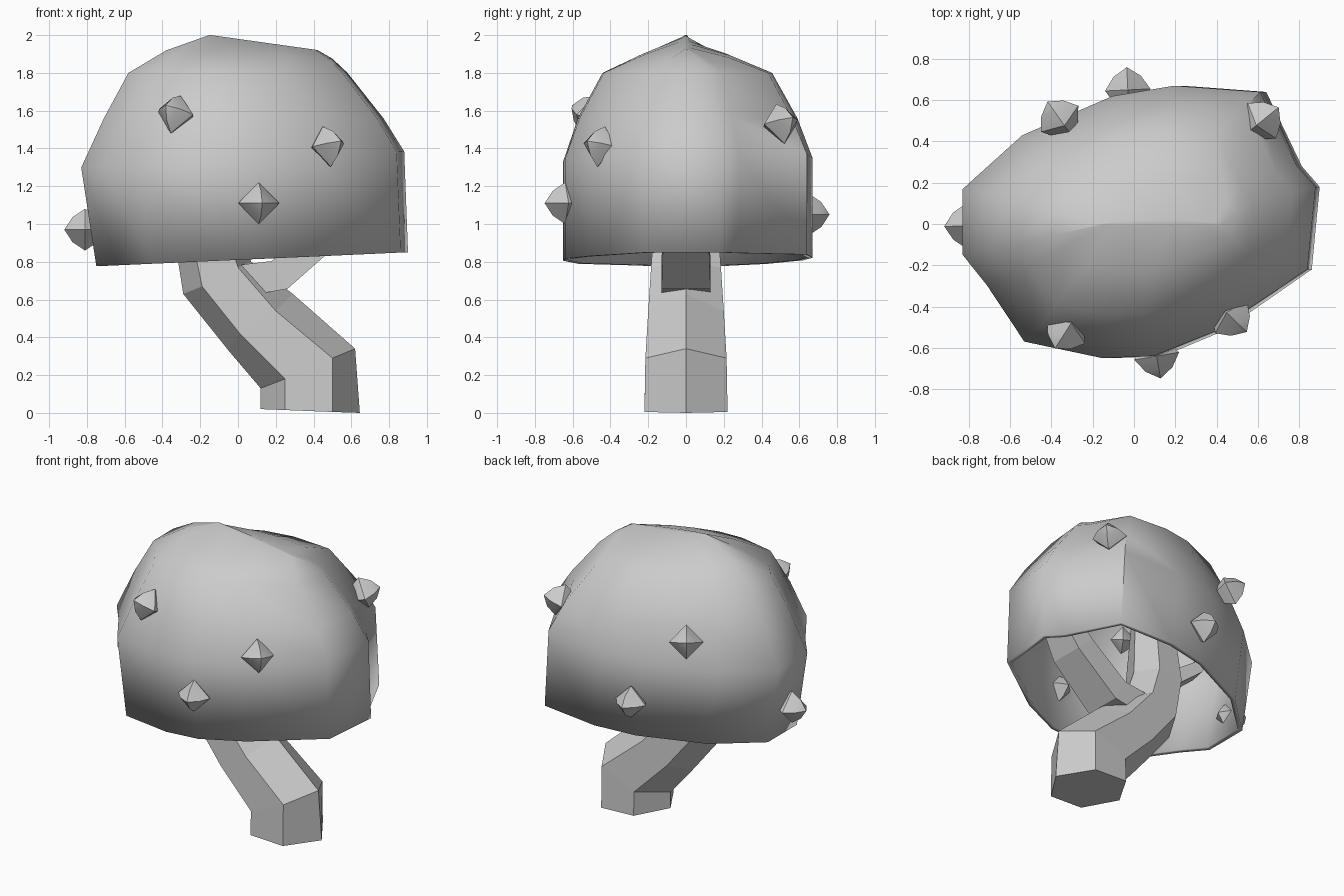
import bpy, bmesh, math
from mathutils import Vector

cube = bpy.data.objects.get("Cube")
if cube:
    bpy.data.objects.remove(cube)

clay = bpy.data.materials.new("clay grey")
clay.use_nodes = True
clay.diffuse_color = (0.6, 0.6, 0.6, 1)
clay.node_tree.nodes["Principled BSDF"].inputs["Base Color"].default_value = (0.6, 0.6, 0.6, 1)


def finish(name, bm, angle=None):
    bmesh.ops.recalc_face_normals(bm, faces=bm.faces)
    mesh = bpy.data.meshes.new(name)
    bm.to_mesh(mesh)
    bm.free()
    mesh.materials.append(clay)
    ob = bpy.data.objects.new(name, mesh)
    bpy.context.collection.objects.link(ob)
    if angle:
        bpy.ops.object.select_all(action='DESELECT')
        ob.select_set(True)
        bpy.context.view_layer.objects.active = ob
        bpy.ops.object.shade_smooth_by_angle(angle=math.radians(angle))
    return ob


def loft(name, rings, ends=(True, True), angle=None):
    bm = bmesh.new()
    loops = [[bm.verts.new(p) for p in ring] for ring in rings]
    n = len(loops[0])
    for a, b in zip(loops, loops[1:]):
        for i in range(n):
            j = (i + 1) % n
            bm.faces.new((a[i], a[j], b[j], b[i]))
    for loop, closed in zip((loops[0], loops[-1]), ends):
        if closed:
            bm.faces.new(loop)
    return finish(name, bm, angle)


# Canopy: hollow lobed dome, narrowing to a short ridge
outline = [(-.83, .17), (-.54, .43), (-.1, .62), (.2, .67), (.62, .64), (.8, .28), (.89, .18),
           (.85, -.22), (.4, -.52), (.1, -.64), (-.15, -.65), (-.53, -.57), (-.71, -.3), (-.83, -.15)]


def canopy_ring(x0, x1, sy, z, slope):
    ring = []
    for x, y in outline:
        px = x0 + (x + .83) / 1.72 * (x1 - x0)
        ring.append((px, y * sy, z + slope * px))
    return ring


canopy = loft("canopy", [
    canopy_ring(-.75, .9, 1, .81, .045),
    canopy_ring(-.83, .88, 1, 1.34, .05),
    canopy_ring(-.71, .77, .88, 1.56, 0),
    canopy_ring(-.58, .58, .68, 1.8, 0),
    canopy_ring(-.38, .5, .35, 1.9, -.05),
    canopy_ring(-.15, .42, .03, 1.98, -.14)], (False, True), 50)
shell = canopy.modifiers.new("thickness", 'SOLIDIFY')
shell.thickness = .03
shell.offset = -1


# Trunk: crooked six-sided stem; each ring lists its four (x, z) edge stations
def trunk_ring(stations, w):
    a, b, c, d = [Vector((x, 0, z)) for x, z in stations]
    side = Vector((0, w, 0))
    return [a, b - side, c - side, d, c + side, b + side]


loft("trunk", [
    trunk_ring([(.12, .02), (.25, .015), (.5, .005), (.645, 0)], .22),
    trunk_ring([(.12, .13), (.25, .18), (.5, .29), (.62, .34)], .215),
    trunk_ring([(-.05, .33), (.01, .42), (.2, .54), (.29, .63)], .2),
    trunk_ring([(-.29, .63), (-.19, .67), (0, .77), (.07, .8)], .185),
    trunk_ring([(-.34, .95), (-.25, .96), (-.07, .98), (0, 1)], .17),
    trunk_ring([(-.26, 1.75), (-.2, 1.75), (-.08, 1.75), (-.02, 1.75)], .08)])


# Branches: square beams rising inside the canopy
def branch(name, points, widths):
    rings = []
    for i, p in enumerate(points):
        p = Vector(p)
        along = (Vector(points[min(i + 1, len(points) - 1)]) - Vector(points[max(i - 1, 0)])).normalized()
        across = along.cross((0, 0, 1)).normalized()
        up = across.cross(along)
        w = widths[i]
        rings.append([p + across * w * s + up * w * .65 * t
                      for s, t in ((-1, -1), (1, -1), (1, 1), (-1, 1))])
    loft(name, rings)


branch("right_branch", [(.02, 0, .7), (.22, 0, .73), (.5, 0, .97), (.72, 0, 1.3)], [.13, .13, .12, .08])
branch("left_branch", [(-.22, 0, .98), (-.45, .05, 1.15), (-.62, .08, 1.4)], [.08, .06, .04])

# Fruits: small pointed buds embedded in the canopy
fruits = [(-.33, -.52, 1.58), (.47, -.45, 1.41), (.11, -.64, 1.11), (-.81, -.01, .97),
          (.62, .5, 1.53), (-.03, .65, 1.05), (-.36, .51, 1.5)]
for i, spot in enumerate(fruits):
    bm = bmesh.new()
    bmesh.ops.create_uvsphere(bm, u_segments=4, v_segments=4, radius=.11)
    for v in bm.verts:
        if .01 < abs(v.co.z) < .1:
            v.co *= .85
    # Aim one tip away from the canopy axis
    out = Vector((spot[0], spot[1], max(0, spot[2] - 1.15) * .7))
    turn = out.to_track_quat('Z', 'Y').to_matrix()
    bmesh.ops.rotate(bm, verts=bm.verts, cent=(0, 0, 0), matrix=turn)
    bmesh.ops.translate(bm, verts=bm.verts, vec=spot)
    finish(f"fruit_{i + 1}", bm, 50)
